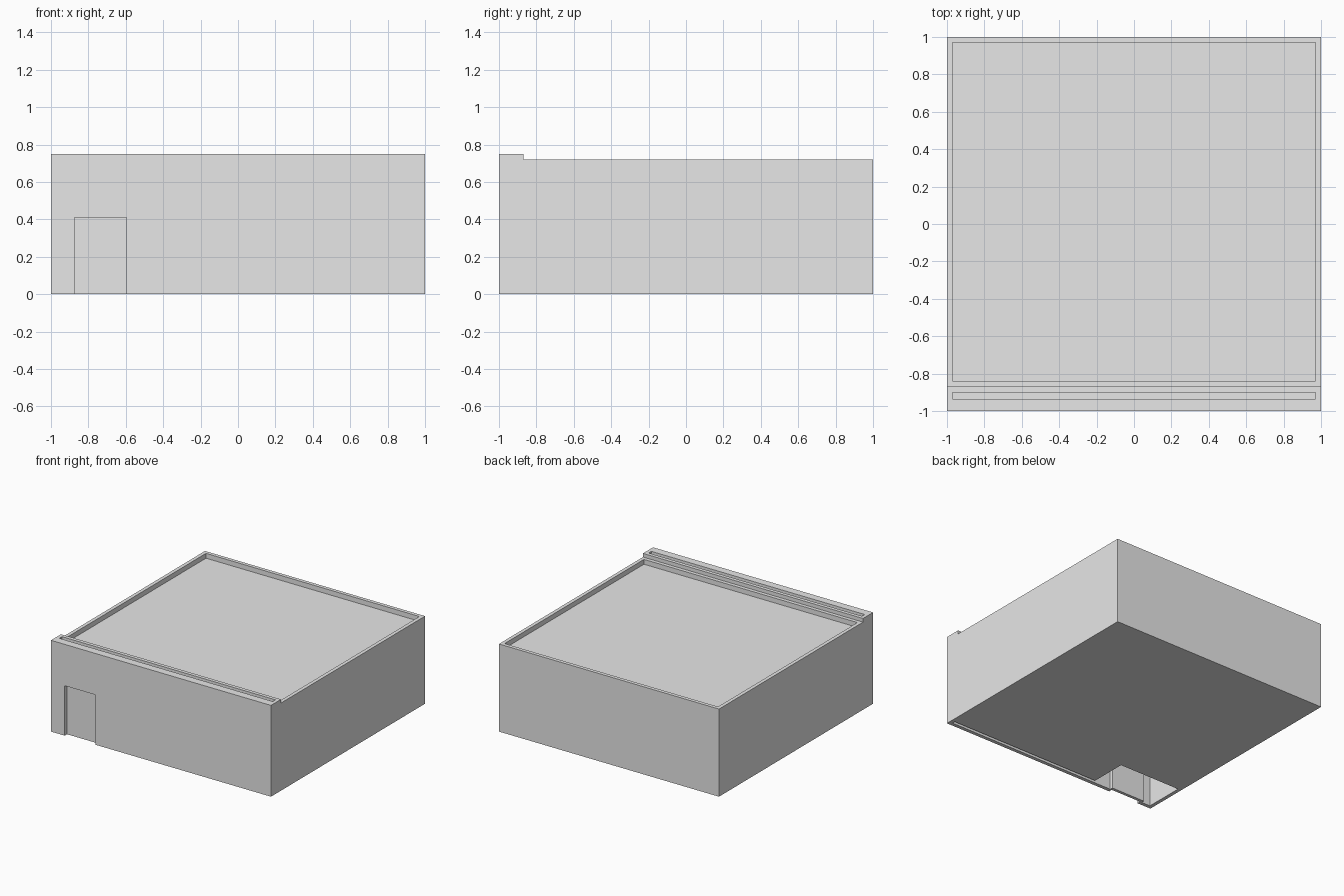
import bpy
import bmesh

old = bpy.data.objects.get("Cube")
if old:
    bpy.data.objects.remove(old, do_unlink=True)

# Single plain grey
grey = bpy.data.materials.new("plain grey")
grey.use_nodes = True
colour = (0.8, 0.8, 0.8, 1)
grey.diffuse_color = colour
grey.node_tree.nodes["Principled BSDF"].inputs["Base Color"].default_value = colour


def extrude_profile(name, profile, x0, x1):
    """Sweep a (y, z) outline from x0 to x1."""
    bm = bmesh.new()
    face = bm.faces.new([bm.verts.new((x0, y, z)) for y, z in profile])
    swept = bmesh.ops.extrude_face_region(bm, geom=[face])
    verts = [v for v in swept["geom"] if isinstance(v, bmesh.types.BMVert)]
    bmesh.ops.translate(bm, verts=verts, vec=(x1 - x0, 0, 0))
    bmesh.ops.recalc_face_normals(bm, faces=bm.faces)
    mesh = bpy.data.meshes.new(name)
    bm.to_mesh(mesh)
    bm.free()
    mesh.materials.append(grey)
    obj = bpy.data.objects.new(name, mesh)
    bpy.context.collection.objects.link(obj)
    return obj


def box(name, x, y, z):
    outline = [(y[0], z[0]), (y[1], z[0]), (y[1], z[1]), (y[0], z[1])]
    return extrude_profile(name, outline, *x)


def cut(target, name, x, y, z):
    cutter = box(name, x, y, z)
    cutter.hide_render = True
    mod = target.modifiers.new(name, "BOOLEAN")
    mod.operation = "DIFFERENCE"
    mod.solver = "EXACT"
    mod.object = cutter
    bpy.context.view_layer.objects.active = target
    bpy.ops.object.modifier_apply(modifier=mod.name)
    bpy.data.objects.remove(cutter, do_unlink=True)


ROOF, PARAPET, STEP, WALL = 0.72, 0.75, -0.87, 0.97

# Building block with a raised front parapet
building = extrude_profile(
    "building",
    [(-1, 0), (1, 0), (1, ROOF), (STEP, ROOF), (STEP, PARAPET), (-1, PARAPET)],
    -1, 1)

# Sunken roof and parapet channel
cut(building, "roof_recess", (-WALL, WALL), (-0.84, WALL), (0.68, 1))
cut(building, "parapet_channel", (-WALL, WALL), (-0.935, -0.90), (0.71, 1))

# Entrance room, sliding door track and doorway, open underneath
cut(building, "entrance_room", (-WALL, -0.41), (-WALL, -0.64), (-0.1, 0.65))
cut(building, "door_track", (-0.5, WALL), (-WALL, -0.945), (-0.1, 0.65))
cut(building, "doorway", (-0.875, -0.595), (-1.1, -0.96), (-0.1, 0.41))

# Door panel behind the doorway
box("door", (-0.89, -0.58), (-WALL, -0.945), (0, 0.43))
